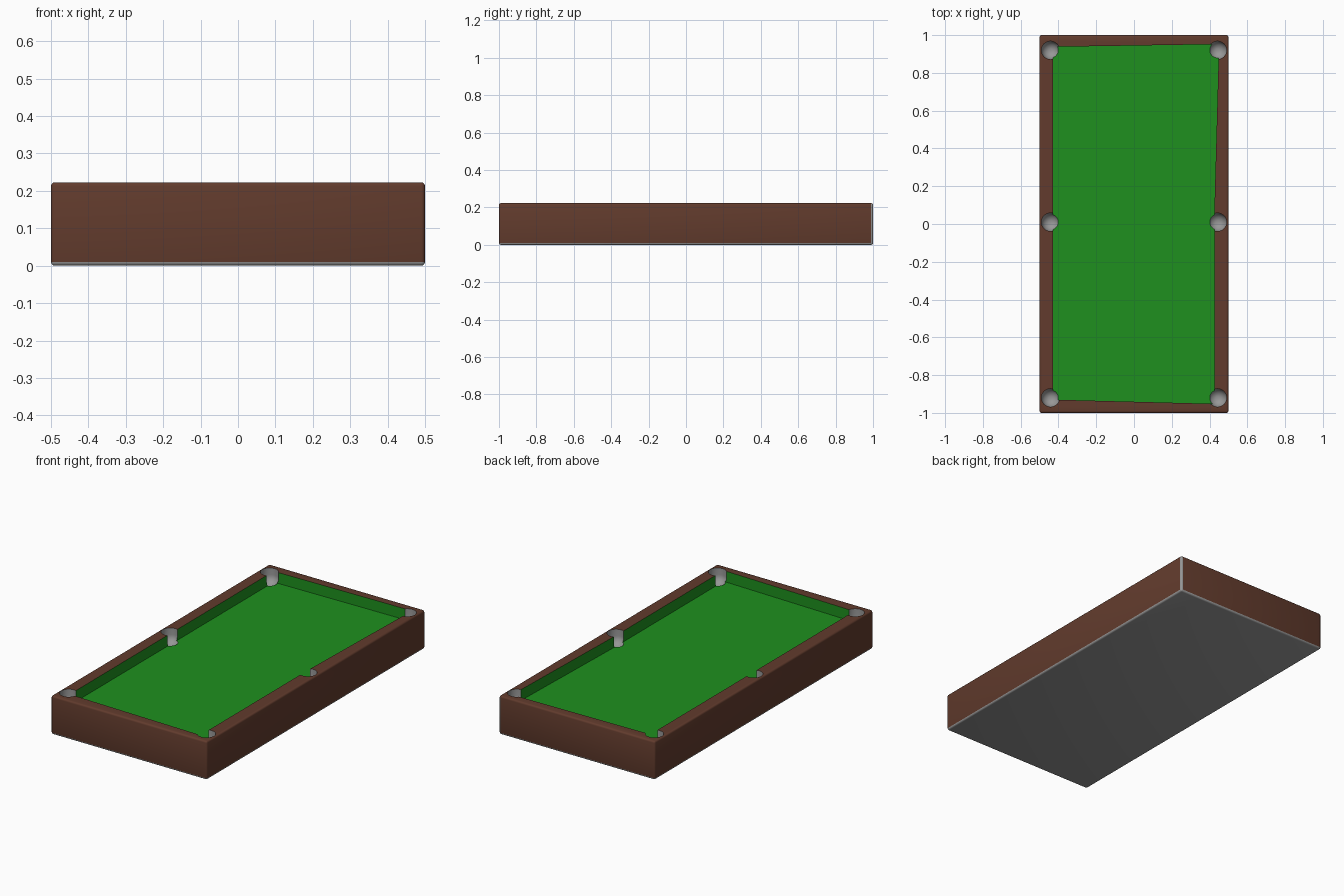
import bpy, bmesh, math

if "Cube" in bpy.data.objects:
    bpy.data.objects.remove(bpy.data.objects["Cube"])

BED_Z, TOP_Z = 0.16, 0.223


def material(name, rgb):
    m = bpy.data.materials.new(name)
    m.diffuse_color = (*rgb, 1)
    m.use_nodes = True
    m.node_tree.nodes["Principled BSDF"].inputs["Base Color"].default_value = m.diffuse_color
    return m


MATS = [material("brown wood", (0.122, 0.044, 0.026)),
        material("green felt", (0.013, 0.28, 0.013)),
        material("grey lining", (0.31, 0.31, 0.31))]


def make_object(name, bm, index=None):
    bmesh.ops.recalc_face_normals(bm, faces=bm.faces)
    if index is not None:
        for f in bm.faces:
            f.material_index = index
    mesh = bpy.data.meshes.new(name)
    bm.to_mesh(mesh)
    bm.free()
    for m in MATS:
        mesh.materials.append(m)
    ob = bpy.data.objects.new(name, mesh)
    bpy.context.collection.objects.link(ob)
    return ob


def carve(target, cutter):
    cutter.hide_render = True
    mod = target.modifiers.new("carve", 'BOOLEAN')
    mod.operation, mod.solver, mod.object = 'DIFFERENCE', 'EXACT', cutter
    bpy.context.view_layer.objects.active = target
    bpy.ops.object.modifier_apply(modifier=mod.name)
    bpy.data.objects.remove(cutter)


# Table body: rounded block, grey underside and one grey corner strip
bm = bmesh.new()
bmesh.ops.create_cube(bm, size=1)
for v in bm.verts:
    v.co.y *= 2
    v.co.z = (v.co.z + 0.5) * TOP_Z
bmesh.ops.bevel(bm, geom=bm.edges[:], offset=0.01, segments=3, profile=0.5, affect='EDGES')
bm.normal_update()
for f in bm.faces:
    n = f.normal
    f.material_index = 2 if n.z < -0.1 or (n.x > 0.1 and n.y > 0.1 and n.z < 0.3) else 0
body = make_object("table_body", bm)

# Playing bed: slightly irregular recess with felt floor and cushions
outline = [(-0.428, -0.93), (0.425, -0.952), (0.425, 0.05),
           (0.45, 0.952), (-0.428, 0.938)]
bm = bmesh.new()
floor = bm.faces.new([bm.verts.new((x, y, BED_Z)) for x, y in outline])
ext = bmesh.ops.extrude_face_region(bm, geom=[floor])
bmesh.ops.translate(bm, vec=(0, 0, 0.2),
                    verts=[g for g in ext["geom"] if isinstance(g, bmesh.types.BMVert)])
carve(body, make_object("bed_cutter", bm, 1))

# Six round-bottomed pockets
R, BOWL_Z, SEG = 0.048, 0.185, 32
for sx in (-1, 1):
    for y in (-0.92, 0.01, 0.92):
        bm = bmesh.new()
        profile = [(R * math.sin(a), BOWL_Z - R * math.cos(a))
                   for a in (math.pi / 2 * i / 8 for i in range(1, 9))] + [(R, 0.3)]
        rings = [[bm.verts.new((sx * 0.442 + r * math.cos(2 * math.pi * k / SEG),
                                y + r * math.sin(2 * math.pi * k / SEG), z))
                  for k in range(SEG)] for r, z in profile]
        for a, b in zip(rings, rings[1:]):
            for k in range(SEG):
                j = (k + 1) % SEG
                bm.faces.new((a[k], a[j], b[j], b[k]))
        bm.faces.new(rings[0])
        bm.faces.new(rings[-1])
        carve(body, make_object("pocket_cutter", bm, 2))

body.select_set(True)
bpy.context.view_layer.objects.active = body
bpy.ops.object.shade_smooth_by_angle(angle=math.radians(30))
